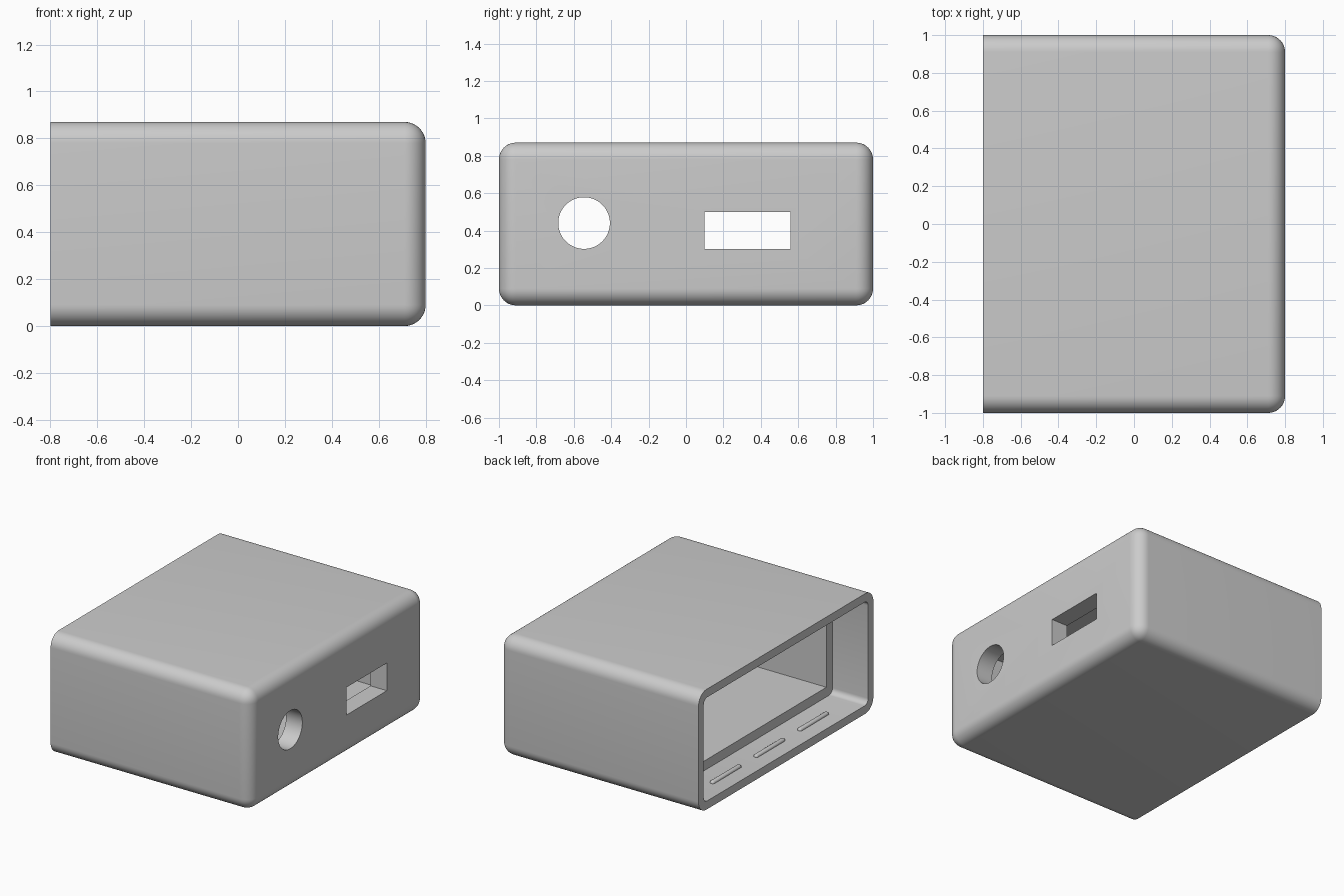
import bpy, bmesh
from mathutils import Matrix, Vector

if "Cube" in bpy.data.objects:
    bpy.data.objects.remove(bpy.data.objects["Cube"], do_unlink=True)

grey = bpy.data.materials.new("light grey plastic")
grey.use_nodes = True
colour = (0.6, 0.6, 0.6, 1)
grey.diffuse_color = colour
grey.node_tree.nodes["Principled BSDF"].inputs["Base Color"].default_value = colour

HX, HY, H = 0.8, 1.0, 0.87        # half length, half width, height
RIM, WALL = 0.06, 0.13            # thin rim and full wall thickness
STEP_X = -0.515                   # depth of the lid recess


def finish(name, bm):
    mesh = bpy.data.meshes.new(name)
    bm.to_mesh(mesh)
    bm.free()
    mesh.materials.append(grey)
    obj = bpy.data.objects.new(name, mesh)
    bpy.context.collection.objects.link(obj)
    return obj


def box(name, low, high, radius=0, segments=6, rounded=lambda e: True):
    """Box between two corners, with the chosen edges rounded."""
    low, high = Vector(low), Vector(high)
    bm = bmesh.new()
    bmesh.ops.create_cube(bm, size=1, matrix=Matrix.Translation((low + high) / 2)
                          @ Matrix.Diagonal((*(high - low), 1)))
    if radius:
        bmesh.ops.bevel(bm, geom=[e for e in bm.edges if rounded(e)], offset=radius,
                        segments=segments, profile=0.5, affect='EDGES')
    return finish(name, bm)


def cut(target, cutter):
    mod = target.modifiers.new("cut", 'BOOLEAN')
    mod.operation, mod.solver, mod.object = 'DIFFERENCE', 'EXACT', cutter
    bpy.context.view_layer.objects.active = target
    bpy.ops.object.modifier_apply(modifier=mod.name)
    bpy.data.objects.remove(cutter, do_unlink=True)


def smooth(obj):
    bpy.ops.object.select_all(action='DESELECT')
    obj.select_set(True)
    bpy.context.view_layer.objects.active = obj
    bpy.ops.object.shade_smooth_by_angle(angle=0.6)


def along_x(e):
    return abs(e.verts[0].co.x - e.verts[1].co.x) > 0.1


# Outer shell, square-edged only around the open end
shell = box("enclosure_shell", (-HX, -HY, 0), (HX, HY, H), 0.09, 10,
            lambda e: not all(v.co.x < 0 for v in e.verts))

# Lid recess with rounded corners, then the main cavity
cut(shell, box("recess_cutter", (-1, RIM - HY, RIM), (STEP_X, HY - RIM, H - RIM),
               0.04, 6, along_x))
cut(shell, box("cavity_cutter", (STEP_X - 0.1, WALL - HY, WALL),
               (HX - WALL, HY - WALL, H - WALL)))

# Rectangular port and round port in the closed end
cut(shell, box("slot_cutter", (0.5, 0.1, 0.3), (1, 0.56, 0.5)))
bm = bmesh.new()
bmesh.ops.create_cone(bm, cap_ends=True, segments=64, radius1=0.138, radius2=0.138, depth=0.5,
                      matrix=Matrix.Translation((0.75, -0.545, 0.44))
                      @ Matrix.Rotation(1.5707963, 4, 'Y'))
cut(shell, finish("round_port_cutter", bm))
smooth(shell)

# Small snap ridges on the floor and ceiling of the recess
for side, z in (("lower", RIM), ("upper", H - RIM)):
    for i, y in enumerate((0.5, 0, -0.5)):
        ridge = box(f"{side}_snap_ridge_{i + 1}", (-0.685, y - 0.165, z - 0.017),
                    (-0.65, y + 0.165, z + 0.017), 0.015, 4)
        smooth(ridge)
